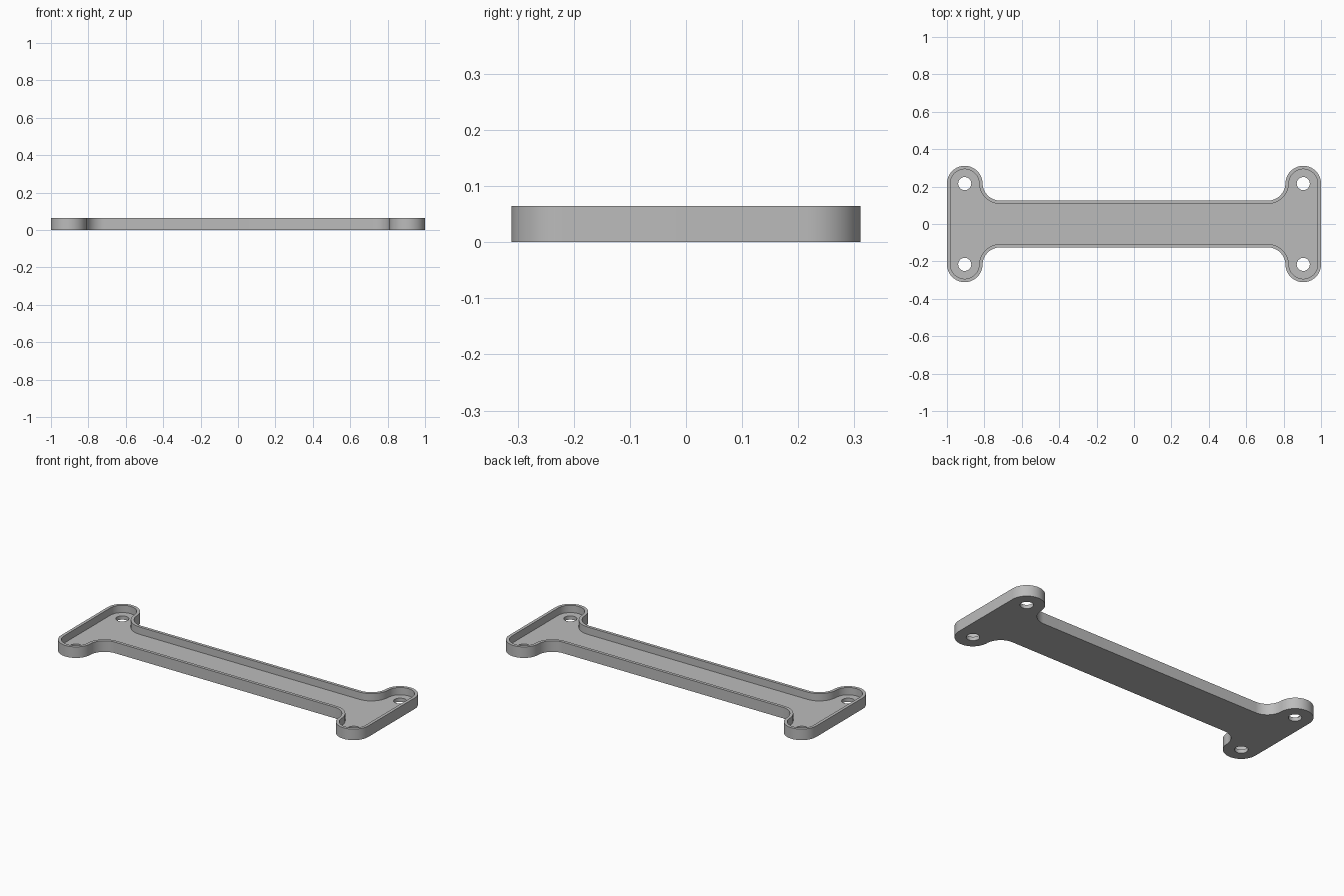
import bpy, bmesh
from math import sin, cos, pi, radians

HEIGHT, FLOOR, WALL = 0.065, 0.022, 0.018
PAD_X, PAD_Y, PAD_R = 0.905, 0.216, 0.095
BAR_HALF, FILLET_R, HOLE_R = 0.125, 0.095, 0.035

cube = bpy.data.objects.get("Cube")
if cube:
    bpy.data.objects.remove(cube, do_unlink=True)


def arc(cx, cy, r, start, end, steps):
    return [(cx + r * cos(start + (end - start) * i / steps),
             cy + r * sin(start + (end - start) * i / steps))
            for i in range(steps + 1)]


def outline(inset):
    """Dog-bone outline, mirrored from one quarter, counter-clockwise."""
    q = arc(PAD_X, PAD_Y, PAD_R - inset, 0, pi, 32)
    q += arc(PAD_X - PAD_R - FILLET_R, BAR_HALF + FILLET_R,
             FILLET_R + inset, 0, -pi / 2, 16)
    return (q + [(-x, y) for x, y in reversed(q)]
            + [(-x, -y) for x, y in q] + [(x, -y) for x, y in reversed(q)])


bm = bmesh.new()


def ring(points, z):
    return [bm.verts.new((x, y, z)) for x, y in points]


def bridge(a, b):
    for i in range(len(a)):
        j = (i + 1) % len(a)
        bm.faces.new((a[i], a[j], b[j], b[i]))


def fill(loops):
    edges = []
    for loop in loops:
        for a, b in zip(loop, loop[1:] + loop[:1]):
            edges.append(bm.edges.get((a, b)) or bm.edges.new((a, b)))
    bmesh.ops.triangle_fill(bm, edges=edges, use_beauty=True)


# Outer wall, rim and inner wall
outer, inner = outline(0), outline(WALL)
bottom = ring(outer, 0)
top_outer = ring(outer, HEIGHT)
top_inner = ring(inner, HEIGHT)
floor = ring(inner, FLOOR)
for a, b in ((bottom, top_outer), (top_outer, top_inner), (top_inner, floor)):
    bridge(a, b)

# Screw holes through the floor
low, high = [bottom], [floor]
for sx in (-1, 1):
    for sy in (-1, 1):
        circle = arc(sx * PAD_X, sy * PAD_Y, HOLE_R, 0, 2 * pi, 32)[:-1]
        low.append(ring(circle, 0))
        high.append(ring(circle, FLOOR))
        bridge(low[-1], high[-1])

# Underside and tray floor
fill(low)
fill(high)
bmesh.ops.recalc_face_normals(bm, faces=bm.faces[:])

mesh = bpy.data.meshes.new("bracket_tray")
bm.to_mesh(mesh)
bm.free()
tray = bpy.data.objects.new("bracket_tray", mesh)
bpy.context.collection.objects.link(tray)

# Plain grey material
grey = bpy.data.materials.new("plain_grey")
grey.use_nodes = True
colour = (0.5, 0.5, 0.5, 1)
grey.diffuse_color = colour
grey.node_tree.nodes["Principled BSDF"].inputs["Base Color"].default_value = colour
mesh.materials.append(grey)

bpy.ops.object.select_all(action='DESELECT')
tray.select_set(True)
bpy.context.view_layer.objects.active = tray
bpy.ops.object.shade_smooth_by_angle(angle=radians(30))
